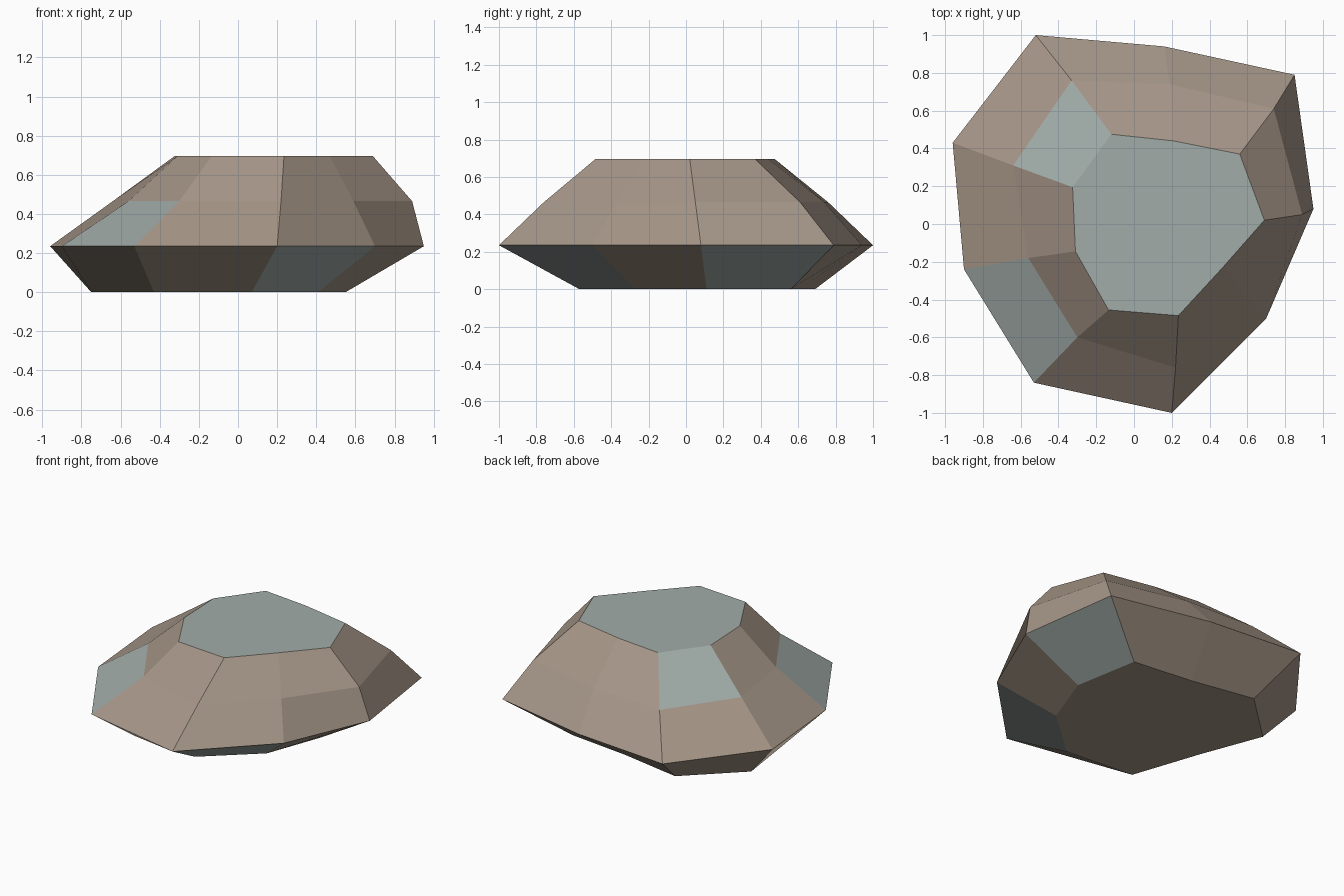
import bpy

if "Cube" in bpy.data.objects:
    bpy.data.objects.remove(bpy.data.objects["Cube"])


def material(name, rgb):
    m = bpy.data.materials.new(name)
    m.diffuse_color = (*rgb, 1.0)
    m.use_nodes = True
    m.node_tree.nodes["Principled BSDF"].inputs["Base Color"].default_value = m.diffuse_color
    return m


# Horizontal outlines of the boulder, from the base to the flat top
base = [(-.40, .69), (.04, .61), (.47, .56), (.55, .11), (.41, -.27),
        (.07, -.57), (-.43, -.53), (-.59, -.06), (-.75, .36)]
girdle = [(-.52, 1.0), (.16, .94), (.85, .79), (.95, .08), (.70, -.50),
          (.20, -1.0), (-.53, -.84), (-.90, -.24), (-.96, .43)]
shoulder = [(-.33, .76), (.19, .74), (.74, .61), (.89, .05), (.59, -.37),
            (.22, -.76), (-.30, -.60), (-.56, -.18), (-.64, .31)]
crown = [(-.12, .475), (.21, .44), (.56, .37), (.69, .02), (.47, -.23),
         (.235, -.485), (-.135, -.455), (-.31, -.145), (-.325, .195)]
levels = [(0.0, base), (.235, girdle), (.465, shoulder), (.695, crown)]

n = len(base)
verts = [(x, y, z) for z, ring in levels for x, y in ring]
faces, tints = [], []
# Facets showing bare grey-blue stone: (row, segment)
bare = {(0, 2), (0, 4), (1, 6), (2, 8)}

# Sloped sides, outlines run clockwise seen from above
for row in range(3):
    for i in range(n):
        j = (i + 1) % n
        faces.append((row * n + j, row * n + i, (row + 1) * n + i, (row + 1) * n + j))
        tints.append(int((row, i) in bare))

# Base and flat top
faces.append(tuple(range(n)))
tints.append(0)
faces.append(tuple(reversed(range(3 * n, 4 * n))))
tints.append(1)

mesh = bpy.data.meshes.new("boulder")
mesh.from_pydata(verts, [], faces)
mesh.materials.append(material("brown_stone", (.38, .305, .245)))
mesh.materials.append(material("grey_blue_stone", (.36, .415, .395)))
for poly, tint in zip(mesh.polygons, tints):
    poly.material_index = tint
mesh.update()
boulder = bpy.data.objects.new("boulder", mesh)
bpy.context.collection.objects.link(boulder)
